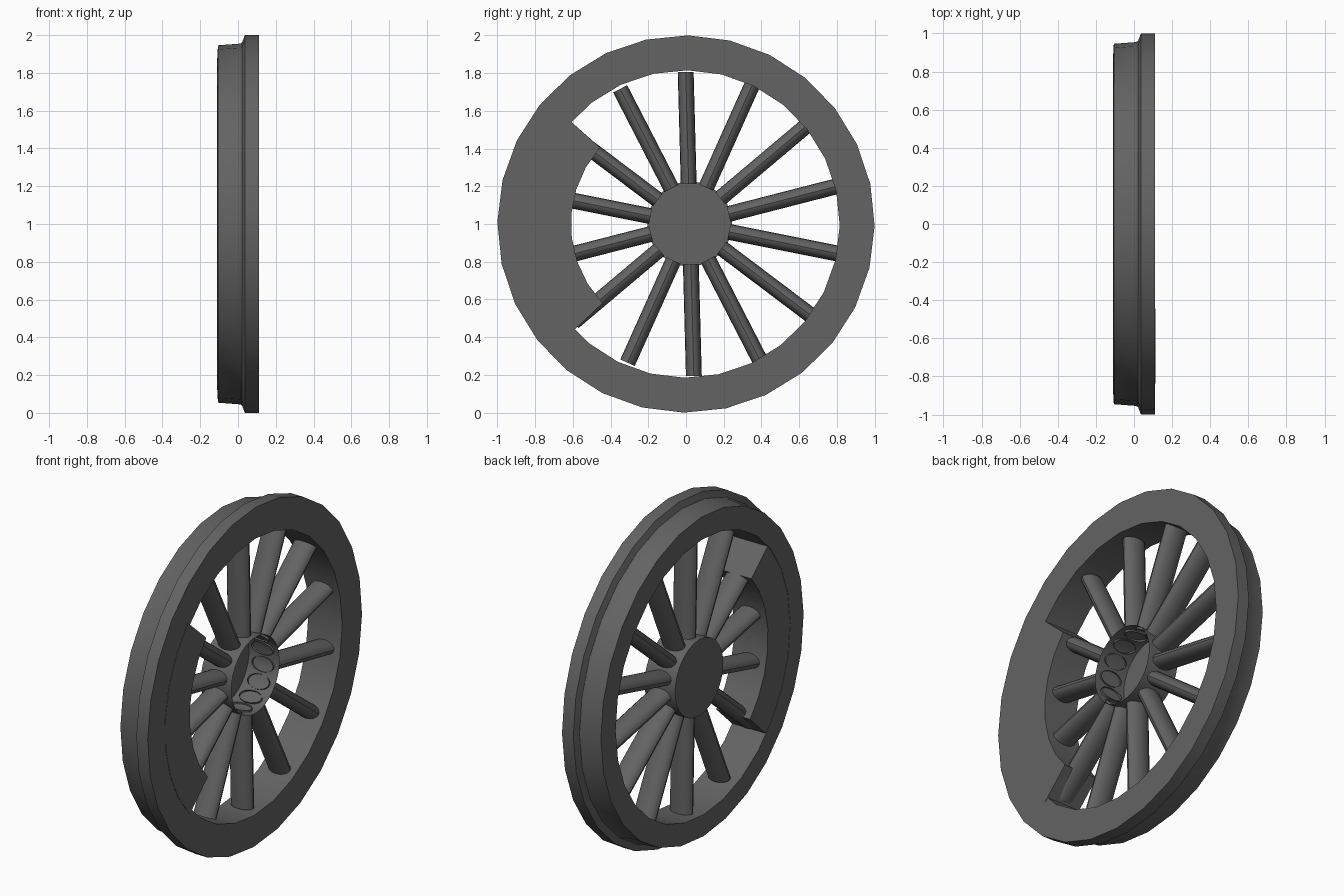
import bpy, bmesh, math

if "Cube" in bpy.data.objects:
    bpy.data.objects.remove(bpy.data.objects["Cube"])

iron = bpy.data.materials.new("dark_iron_grey")
iron.diffuse_color = (0.125, 0.125, 0.125, 1)
iron.use_nodes = True
iron.node_tree.nodes["Principled BSDF"].inputs["Base Color"].default_value = iron.diffuse_color

SIDES = 28
STEP = 2 * math.pi / SIDES
CZ = 1.0


def at(x, r, a, cy=0.0):
    """Point at axial x, radius r and angle a around the axle."""
    return (x, cy + r * math.cos(a), CZ + r * math.sin(a))


def finish(name, bm, recalc=True):
    if recalc:
        bmesh.ops.recalc_face_normals(bm, faces=bm.faces[:])
    me = bpy.data.meshes.new(name)
    bm.to_mesh(me)
    bm.free()
    me.materials.append(iron)
    ob = bpy.data.objects.new(name, me)
    bpy.context.collection.objects.link(ob)
    bpy.ops.object.select_all(action='DESELECT')
    ob.select_set(True)
    bpy.context.view_layer.objects.active = ob
    bpy.ops.object.shade_smooth_by_angle(angle=math.radians(31))
    return ob


def sweep(name, profile, angles, cy=0.0, closed_ring=True, closed_profile=True):
    """Revolve an (x, radius) profile around the axle."""
    bm = bmesh.new()
    rows = [[bm.verts.new(at(x, r, a, cy)) for x, r in profile] for a in angles]
    n, m = len(rows), len(profile)
    for i in range(n if closed_ring else n - 1):
        p, q = rows[i], rows[(i + 1) % n]
        for j in range(m if closed_profile else m - 1):
            k = (j + 1) % m
            bm.faces.new((p[j], p[k], q[k], q[j]))
    if not closed_ring:
        bm.faces.new(rows[0])
        bm.faces.new(rows[-1])
    elif not closed_profile:
        bm.faces.new([row[0] for row in rows])  # cap at the first profile point
    return finish(name, bm)


# Flanged rim
rim_profile = [(-0.111, 0.815), (-0.111, 0.86), (-0.106, 0.946), (0.012, 0.955),
               (0.022, 0.962), (0.036, 1.0), (0.11, 1.0), (0.11, 0.815)]
phase = math.radians(-0.6)
sweep("flanged_rim", rim_profile, [phase + i * STEP for i in range(SIDES)])

# Counterweight: block inside the rim on the -y side
a0, a1 = math.radians(138.3), math.radians(223.5)
sweep("counterweight",
      [(-0.109, 0.61), (-0.109, 0.84), (0.112, 0.84), (0.112, 0.61)],
      [a0 + (a1 - a0) * i / 7 for i in range(8)], closed_ring=False)

# Hub: a cup closed on the -x side and open on the +x side
HUB_Y = 0.02
sweep("hub", [(-0.1, 0.225), (0.1, 0.225)],
      [i * 2 * math.pi / 32 for i in range(32)], cy=HUB_Y, closed_profile=False)

# Fourteen oval spokes, open tubes
bm = bmesh.new()
N = 16
for s in range(14):
    a = math.radians(14.4) + s * 2 * STEP
    ends = []
    for r in (0.212, 0.806):
        ring = []
        for i in range(N):
            t = 2 * math.pi * i / N
            side = 0.042 * math.sin(t)
            ring.append(bm.verts.new((
                0.07 * math.cos(t),
                HUB_Y + r * math.cos(a) - side * math.sin(a),
                CZ + r * math.sin(a) + side * math.cos(a))))
        ends.append(ring)
    for i in range(N):
        k = (i + 1) % N
        bm.faces.new((ends[0][i], ends[0][k], ends[1][k], ends[1][i]))
finish("spokes", bm)
